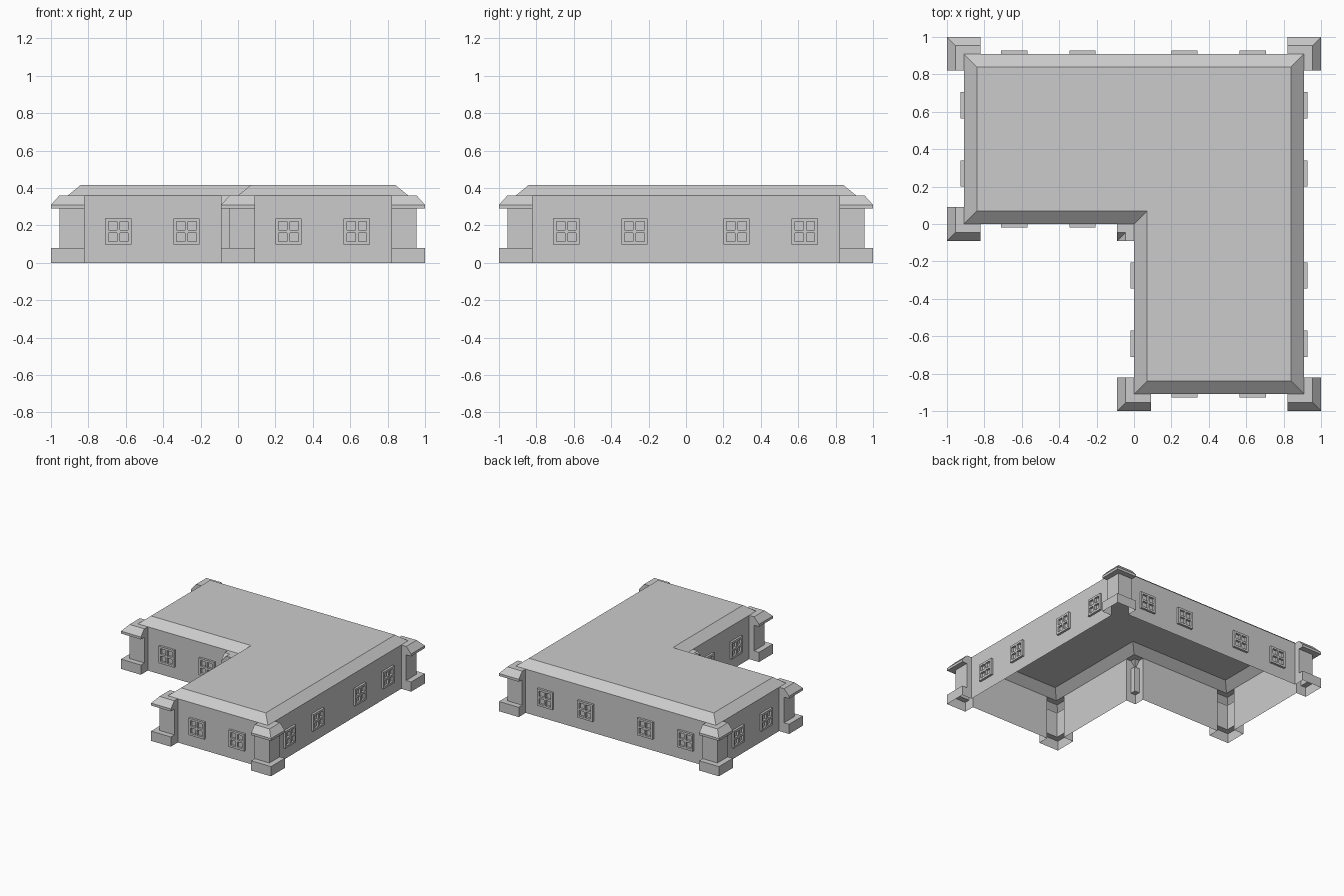
import bpy, bmesh
from mathutils import Vector, Matrix

if "Cube" in bpy.data.objects:
    bpy.data.objects.remove(bpy.data.objects["Cube"])

CORNERS = [Vector(p) for p in ((-.91, 0), (0, 0), (0, -.91),
                               (.91, -.91), (.91, .91), (-.91, .91))]
N = len(CORNERS)
PIER = .09  # reach of the corner piers along each wall


def direction(i):
    return (CORNERS[(i + 1) % N] - CORNERS[i % N]).normalized()


def outward(d):
    return Vector((d.y, -d.x))


def finish(bm, name):
    mesh = bpy.data.meshes.new(name)
    bm.to_mesh(mesh)
    bm.free()
    obj = bpy.data.objects.new(name, mesh)
    bpy.context.collection.objects.link(obj)
    return obj


def wall_ring(d):
    """Plan outline with the corners pushed out by d."""
    ring = []
    for i, c in enumerate(CORNERS):
        u, v = direction(i - 1), direction(i)
        nu, nv = outward(u), outward(v)
        a, b = c - u * PIER, c + v * PIER
        ring += [a, a + nu * d, c + (nu + nv) * d, b + nv * d, b]
    return ring


def roof_ring(inset):
    return [c - (outward(direction(i - 1)) + outward(direction(i))) * inset
            for i, c in enumerate(CORNERS) for _ in range(5)]


# Walls with corner piers (base, shaft, sloped cap) and hipped roof, open below
PROFILE = [(.09, 0), (.09, .08), (.045, .08), (.045, .29),
           (.09, .29), (.09, .31), (.045, .36), (0, .36)]
bm = bmesh.new()
levels = [(wall_ring(d), z) for d, z in PROFILE] + [(roof_ring(.07), .417)]
rings = [[bm.verts.new((p.x, p.y, z)) for p in ring] for ring, z in levels]
for lo, hi in zip(rings, rings[1:]):
    for j in range(len(lo)):
        k = (j + 1) % len(lo)
        bm.faces.new((lo[j], lo[k], hi[k], hi[j]))
bm.faces.new(rings[-1][::5])
bmesh.ops.remove_doubles(bm, verts=bm.verts, dist=.0005)
finish(bm, "building_shell")

# Four-pane window frame, facing -y
STOPS = (-.07, -.053, -.008, .008, .053, .07)
DEPTH = .018
bm = bmesh.new()
grid = [[bm.verts.new((x, -DEPTH, z)) for x in STOPS] for z in STOPS]
for r in range(5):
    for c in range(5):
        if not (r % 2 and c % 2):
            bm.faces.new((grid[r][c], grid[r][c + 1],
                          grid[r + 1][c + 1], grid[r + 1][c]))
rim = [e for e in bm.edges if e.is_boundary]
back = bmesh.ops.extrude_edge_only(bm, edges=rim)["geom"]
bmesh.ops.translate(bm, vec=(0, DEPTH, 0),
                    verts=[g for g in back if isinstance(g, bmesh.types.BMVert)])
bmesh.ops.recalc_face_normals(bm, faces=bm.faces)
frame = finish(bm, "window")
window_mesh = frame.data
bpy.data.objects.remove(frame)

# Windows along every wall
for i, c in enumerate(CORNERS):
    u = direction(i)
    axis = 0 if abs(u.x) > .5 else 1
    end = CORNERS[(i + 1) % N]
    low, high = sorted((c[axis], end[axis]))
    for s in (-.64, -.275, .27, .635):
        if low < s < high:
            p = c.copy()
            p[axis] = s
            n = outward(u)
            win = bpy.data.objects.new("window", window_mesh)
            win.matrix_world = Matrix(((u.x, -n.x, 0, p.x), (u.y, -n.y, 0, p.y),
                                       (0, 0, 1, .168), (0, 0, 0, 1)))
            bpy.context.collection.objects.link(win)
